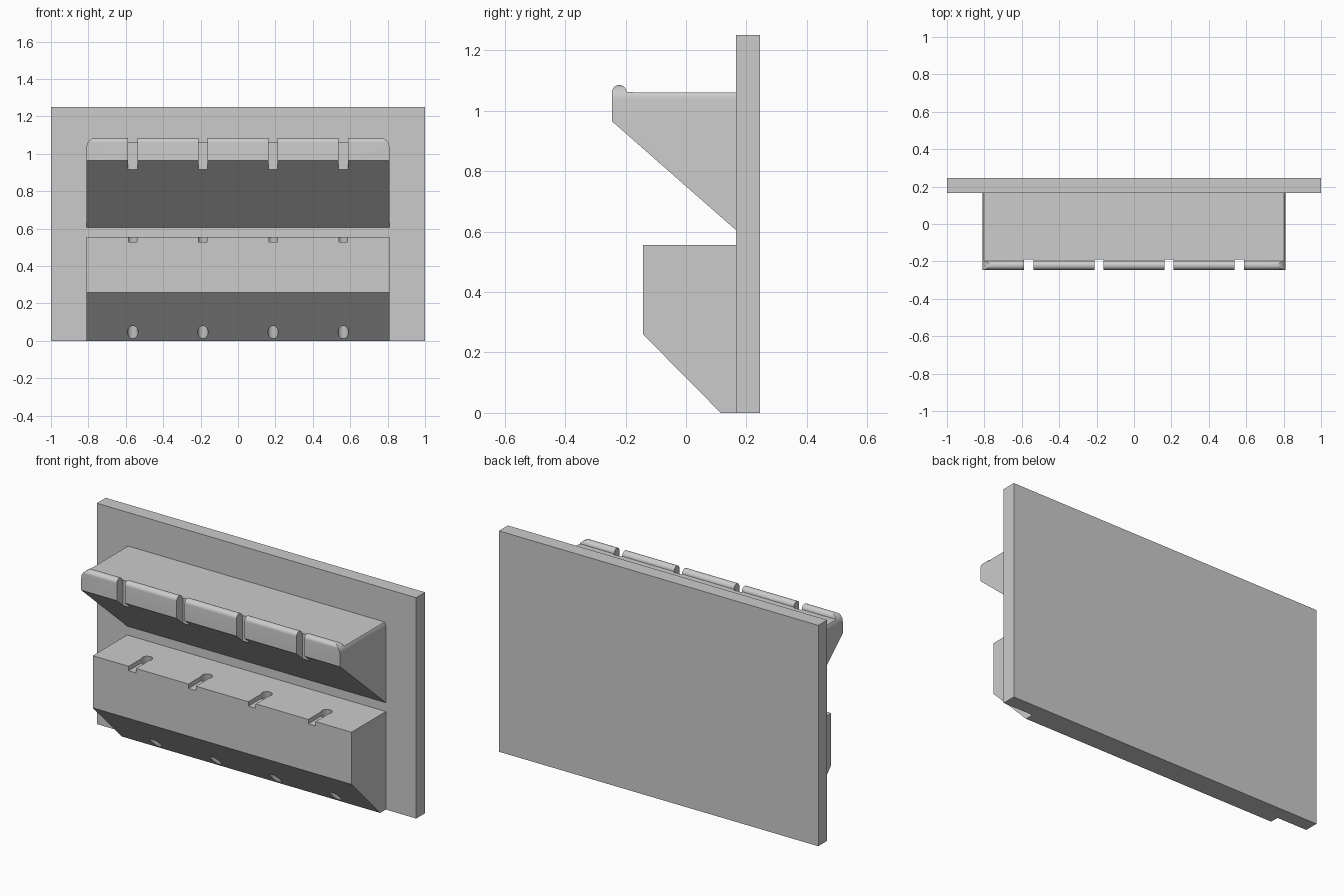
import bpy, bmesh
from math import pi, sin, cos, radians, hypot, atan2
from mathutils import Matrix

if "Cube" in bpy.data.objects:
    bpy.data.objects.remove(bpy.data.objects["Cube"])

SLOT_X = [-0.5625, -0.1875, 0.1875, 0.5625]


def finish(bm, name):
    bmesh.ops.recalc_face_normals(bm, faces=bm.faces)
    me = bpy.data.meshes.new(name)
    bm.to_mesh(me)
    bm.free()
    ob = bpy.data.objects.new(name, me)
    bpy.context.collection.objects.link(ob)
    return ob


def prism(name, points, offset):
    """Extrude a closed outline of 3D points along offset."""
    bm = bmesh.new()
    face = bm.faces.new([bm.verts.new(p) for p in points])
    ext = bmesh.ops.extrude_face_region(bm, geom=[face])
    verts = [g for g in ext["geom"] if isinstance(g, bmesh.types.BMVert)]
    bmesh.ops.translate(bm, verts=verts, vec=offset)
    return finish(bm, name)


def boxes(name, xs, width, y0, y1, z0, z1):
    """One object with a box at every x."""
    bm = bmesh.new()
    for x in xs:
        m = (Matrix.Translation((x, (y0 + y1) / 2, (z0 + z1) / 2))
             @ Matrix.Diagonal((width, y1 - y0, z1 - z0, 1)))
        bmesh.ops.create_cube(bm, size=1, matrix=m)
    return finish(bm, name)


def arc(cx, cz, r, a0, a1, n):
    steps = [radians(a0 + (a1 - a0) * i / n) for i in range(n + 1)]
    return [(cx + r * cos(a), cz + r * sin(a)) for a in steps]


def boolean(ob, cutter, operation):
    cutter.hide_render = True
    mod = ob.modifiers.new("cut", "BOOLEAN")
    mod.object, mod.operation, mod.solver = cutter, operation, "EXACT"
    bpy.context.view_layer.objects.active = ob
    bpy.ops.object.modifier_apply(modifier=mod.name)
    bpy.data.objects.remove(cutter)


def smooth(ob):
    bpy.ops.object.select_all(action="DESELECT")
    ob.select_set(True)
    bpy.context.view_layer.objects.active = ob
    bpy.ops.object.shade_smooth_by_angle(angle=radians(30))


# Back plate
boxes("back_plate", [0], 2.0, 0.165, 0.245, 0, 1.25)

# Upper shelf with a rounded front lip
W = 0.81
side = ([(0.165, 0.605), (0.165, 1.06)] + arc(-0.221, 1.061, 0.024, 0, 180, 16)
        + [(-0.245, 0.965)])
upper = prism("upper_shelf", [(-W, y, z) for y, z in side], (2 * W, 0, 0))

# Rounded top corners at both shelf ends
R, top = 0.05, 1.085
front = ([(-W, 0.5), (W, 0.5)] + arc(W - R, top - R, R, 0, 90, 10)
         + arc(R - W, top - R, R, 90, 180, 10))
boolean(upper, prism("end_rounding", [(x, -0.5, z) for x, z in front], (0, 1, 0)),
        "INTERSECT")

# Open slots through the lip
boolean(upper, boxes("lip_slots", SLOT_X, 0.05, -0.4, -0.19, 0.8, 1.2), "DIFFERENCE")
smooth(upper)

# Lower shelf block with a chamfered underside
side = [(0.165, 0), (0.165, 0.555), (-0.142, 0.555), (-0.142, 0.26), (0.115, 0)]
lower = prism("lower_shelf", [(-W, y, z) for y, z in side], (2 * W, 0, 0))

# Shallow grooves leading to the tilted holes
boolean(lower, boxes("grooves", SLOT_X, 0.046, -0.3, -0.01, 0.53, 0.7), "DIFFERENCE")

# Tilted through holes
bm = bmesh.new()
(ya, za), (yb, zb) = (-0.01, 0.555), (0.07, 0.043)
for x in SLOT_X:
    m = (Matrix.Translation((x, (ya + yb) / 2, (za + zb) / 2))
         @ Matrix.Rotation(atan2(yb - ya, za - zb), 4, "X"))
    bmesh.ops.create_cone(bm, cap_ends=True, segments=32, radius1=0.028,
                          radius2=0.028, depth=hypot(yb - ya, zb - za) + 0.2, matrix=m)
boolean(lower, finish(bm, "holes"), "DIFFERENCE")
smooth(lower)
